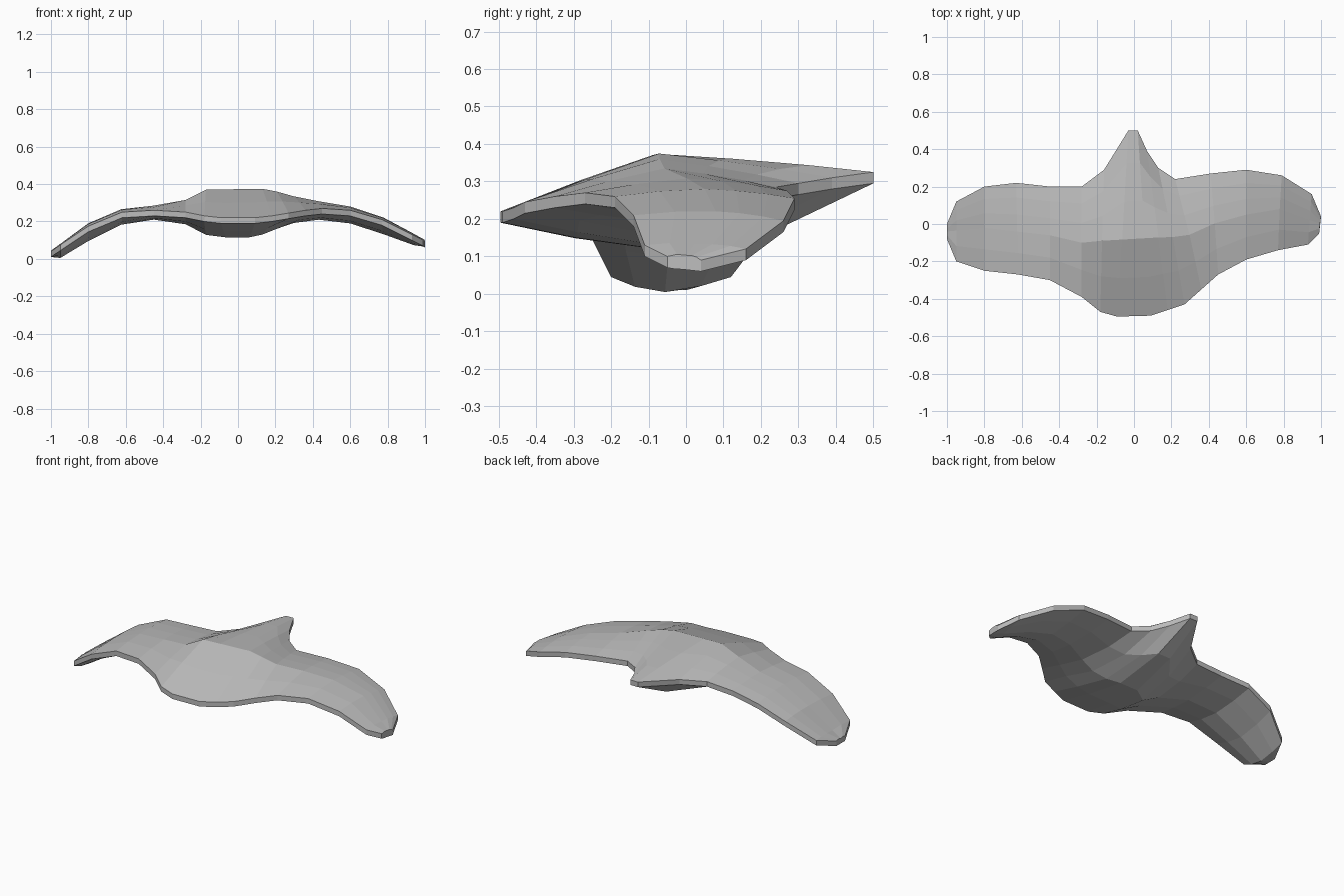
import bpy
import bmesh
from mathutils import Vector

cube = bpy.data.objects.get("Cube")
if cube:
    bpy.data.objects.remove(cube, do_unlink=True)

# Single grey surface colour
grey = bpy.data.materials.new("plain grey")
grey.use_nodes = True
colour = (0.5, 0.5, 0.5, 1.0)
grey.diffuse_color = colour
grey.node_tree.nodes["Principled BSDF"].inputs["Base Color"].default_value = colour

# Upper rim of the leading edge, from the right wing tip to the left
front_rail = [
    (-1, -.08, .04), (-.95, -.2, .075), (-.8, -.25, .175), (-.62, -.27, .25),
    (-.45, -.3, .26), (-.28, -.39, .25), (-.18, -.47, .23), (-.09, -.495, .22),
    (.09, -.49, .22), (.18, -.46, .23), (.27, -.43, .245), (.36, -.35, .26),
    (.45, -.27, .27), (.6, -.19, .26), (.77, -.14, .21), (.93, -.11, .13),
    (.99, -.05, .1)]

# Upper rim of the trailing edge, including the pointed tail
back_rail = [
    (-1, 0, .04), (-.95, .12, .075), (-.8, .2, .18), (-.63, .22, .25),
    (-.45, .2, .27), (-.28, .2, .28), (-.16, .29, .295), (-.03, .5, .325),
    (.02, .5, .325), (.07, .39, .31), (.13, .3, .295), (.22, .24, .285),
    (.41, .27, .275), (.6, .29, .255), (.79, .26, .195), (.95, .16, .12),
    (1, .04, .09)]

# Highest line across the back: x, y, z
crest_line = [
    (-1, -.04, .04), (-.8, -.02, .19), (-.63, -.04, .265), (-.45, -.06, .285),
    (-.28, -.1, .315), (-.18, -.09, .37), (.16, -.07, .375), (.27, -.07, .34),
    (.42, 0, .31), (.6, .05, .28), (.78, .08, .22), (1, 0, .1)]

# Lowest line of the belly and wings: x, z
belly_line = [
    (-1, .01), (-.95, .005), (-.76, .12), (-.62, .185), (-.45, .21),
    (-.28, .185), (-.18, .13), (-.09, .115), (.07, .115), (.17, .14),
    (.25, .185), (.42, .21), (.55, .205), (.73, .15), (.93, .075), (1, .065)]


def sample(line, x):
    """Interpolate the remaining coordinates of a polyline at x."""
    x = max(line[0][0], min(line[-1][0], x))
    for a, b in zip(line, line[1:]):
        if x <= b[0]:
            t = (x - a[0]) / (b[0] - a[0])
            return [p + (q - p) * t for p, q in zip(a[1:], b[1:])]


def section(front, back):
    """Closed cross-section loop: over the back, then under the belly."""
    front, back = Vector(front), Vector(back)
    x = front.lerp(back, 0.45).x
    y, z = sample(crest_line, x)
    crest = Vector((x, y, z))
    bulge = Vector((0, 0, 0.004))
    top = [front, front.lerp(crest, 0.5) + bulge, crest,
           crest.lerp(back, 0.35) + bulge, crest.lerp(back, 0.7) + bulge, back]
    # The rim keeps a thin, nearly even edge
    rim = Vector((0, 0, -0.03))
    low_front, low_back = front + rim, back + rim
    under = []
    for t, depth in ((0.75, 0.6), (0.45, 1.0), (0.2, 0.65)):
        p = low_front.lerp(low_back, t)
        lowest = min(sample(belly_line, p.x)[0], p.z)
        p.z += (lowest - p.z) * depth
        under.append(p)
    return top + [low_back] + under + [low_front]


# Body and wings lofted through the cross-sections
bm = bmesh.new()
loops = [[bm.verts.new(p) for p in section(f, b)]
         for f, b in zip(front_rail, back_rail)]
for one, two in zip(loops, loops[1:]):
    for i in range(len(one)):
        j = (i + 1) % len(one)
        bm.faces.new((one[i], one[j], two[j], two[i]))
bm.faces.new(loops[0])
bm.faces.new(loops[-1])
bmesh.ops.recalc_face_normals(bm, faces=bm.faces)

mesh = bpy.data.meshes.new("winged_body")
bm.to_mesh(mesh)
bm.free()
mesh.materials.append(grey)
body = bpy.data.objects.new("winged_body", mesh)
bpy.context.collection.objects.link(body)
